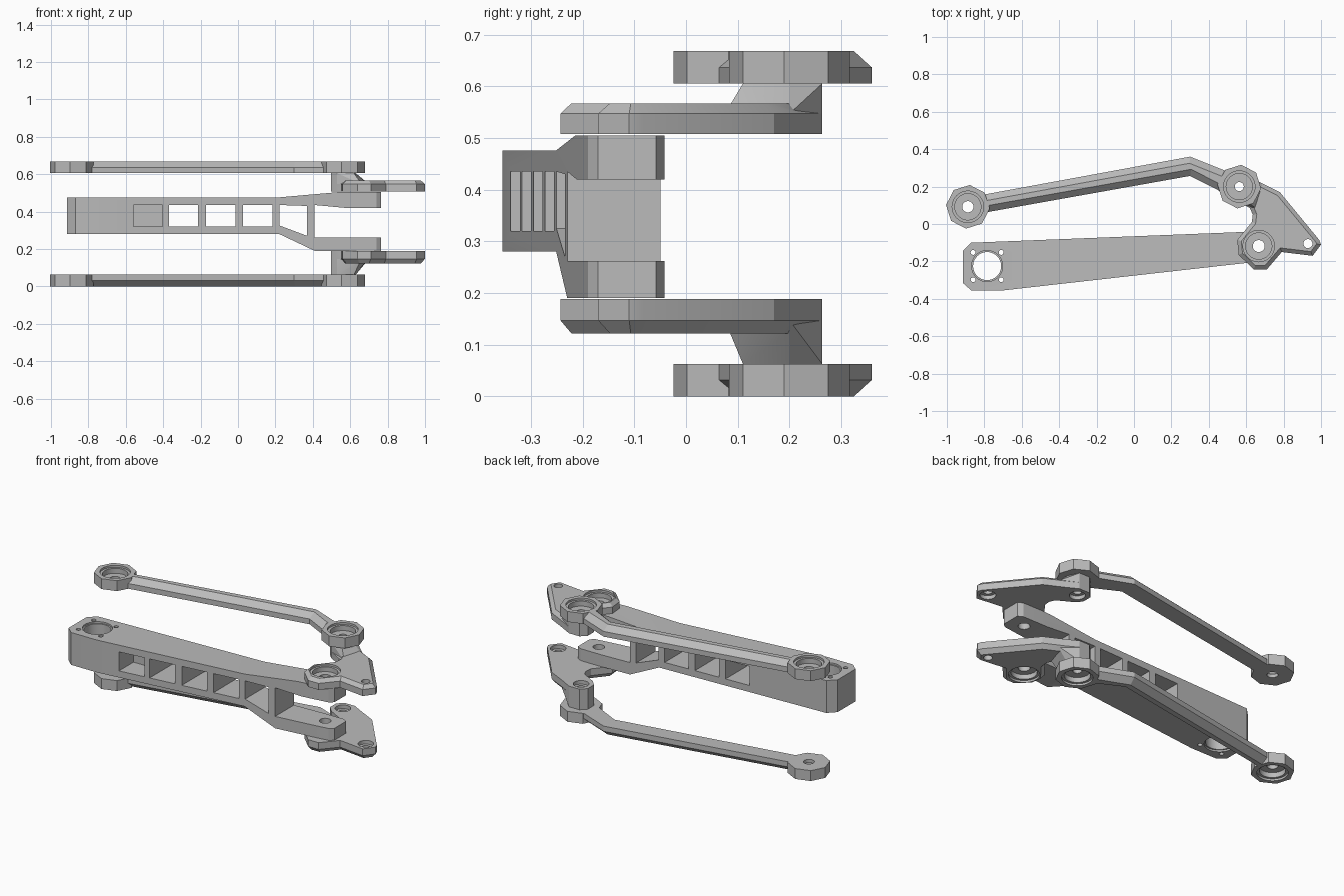
import bpy, bmesh, math
from mathutils import Vector

if "Cube" in bpy.data.objects:
    bpy.data.objects.remove(bpy.data.objects["Cube"])

grey = bpy.data.materials.new("plain grey")
grey.use_nodes = True
colour = (0.5, 0.5, 0.5, 1)
grey.diffuse_color = colour
grey.node_tree.nodes["Principled BSDF"].inputs["Base Color"].default_value = colour


def finish(bm, name):
    bmesh.ops.recalc_face_normals(bm, faces=bm.faces)
    mesh = bpy.data.meshes.new(name)
    bm.to_mesh(mesh)
    bm.free()
    mesh.materials.append(grey)
    obj = bpy.data.objects.new(name, mesh)
    bpy.context.collection.objects.link(obj)
    return obj


def inset(pts, d):
    # Mitred inward offset of a counter-clockwise outline
    out = []
    for i, p in enumerate(pts):
        p = Vector(p)
        a = (p - Vector(pts[i - 1])).normalized()
        b = (Vector(pts[(i + 1) % len(pts)]) - p).normalized()
        na, nb = Vector((-a.y, a.x)), Vector((-b.y, b.x))
        out.append(p + (na + nb) * d / (1 + na.dot(nb)))
    return out


def loft(name, rings):
    # Closed solid through stacked rings of 3D points
    bm = bmesh.new()
    loops = [[bm.verts.new(p) for p in ring] for ring in rings]
    n = len(loops[0])
    bm.faces.new(loops[0])
    bm.faces.new(loops[-1])
    for lo, hi in zip(loops, loops[1:]):
        for i in range(n):
            j = (i + 1) % n
            bm.faces.new((lo[i], lo[j], hi[j], hi[i]))
    return finish(bm, name)


def slab(name, pts, z0, z1):
    return loft(name, [[(x, y, z) for x, y in pts] for z in (z0, z1)])


def bevelled(name, pts, flat, mid, face, d):
    rings = ((pts, flat), (pts, mid), (inset(pts, d), face))
    return loft(name, [[(x, y, z) for x, y in p] for p, z in rings])


def side_slab(pts, y0, y1):
    return loft("cutter", [[(x, y, z) for x, z in pts] for y in (y0, y1)])


def circle(c, r, n, turn=0.0):
    return [(c[0] + r * math.cos(turn + math.tau * i / n),
             c[1] + r * math.sin(turn + math.tau * i / n)) for i in range(n)]


def combine(obj, other, operation):
    mod = obj.modifiers.new("bool", "BOOLEAN")
    mod.operation, mod.object, mod.solver = operation, other, "EXACT"
    bpy.context.view_layer.objects.active = obj
    bpy.ops.object.modifier_apply(modifier=mod.name)
    bpy.data.objects.remove(other)


def bore(obj, c, r, z0, z1):
    combine(obj, slab("cutter", circle(c, r, 40), min(z0, z1), max(z0, z1)), "DIFFERENCE")


def seat(obj, c, face, s, depth):
    # Stepped bearing seat sunk from an outer face; s points outward
    bore(obj, c, 0.084, face + s * 0.02, face - s * 0.012)
    bore(obj, c, 0.07, face + s * 0.02, face - s * depth)


def shade(obj):
    bpy.ops.object.select_all(action="DESELECT")
    obj.select_set(True)
    bpy.context.view_layer.objects.active = obj
    bpy.ops.object.shade_smooth_by_angle(angle=math.radians(20))


ROD_END = (-0.888, 0.092)
JOINT = (0.563, 0.2)
PIVOT = (0.667, -0.118)
TIP = (0.93, -0.105)

# Link rods: bevelled bent bar between two octagonal eyes
bar = [(-0.86, 0.05), (0.30, 0.257), (0.52, 0.145), (0.56, 0.256), (0.30, 0.36), (-0.87, 0.145)]


def link_rod(name, inner, outer):
    s = 1 if outer > inner else -1
    obj = bevelled(name, bar, inner, (inner + outer) / 2, outer, 0.034)
    for c in (ROD_END, JOINT):
        eye = slab("eye", circle(c, 0.117, 8, math.radians(-5)), min(inner, outer), max(inner, outer))
        combine(obj, eye, "UNION")
    for c, r in ((ROD_END, 0.03), (JOINT, 0.024)):
        seat(obj, c, outer, s, 0.042)
        bore(obj, c, r, inner - 0.05, inner + 0.05)
    shade(obj)


# Triangular rocker plates with a flared post up to the rod joint
lobe = [(0.60, 0.263), (0.53, 0.263), (0.497, 0.23), (0.497, 0.17), (0.53, 0.135)]
plate = [(0.99, -0.085), (0.78, 0.17), (0.67, 0.225)] + lobe + [
    (0.62, 0.085), (0.635, 0.05), (0.63, 0.01), (0.552, -0.085), (0.56, -0.165), (0.64, -0.243),
    (0.71, -0.243), (0.79, -0.15), (0.955, -0.17), (1.0, -0.11)]


def rocker(name, inner, mid, outer, post_end):
    s = 1 if outer > inner else -1
    obj = bevelled(name, plate, inner, mid, outer, 0.021)
    bm = bmesh.new()
    for pts, z in ((lobe + [(0.70, 0.2), (0.66, 0.075)], mid),
                   (lobe + [(0.63, 0.2), (0.62, 0.11)], post_end)):
        for x, y in pts:
            bm.verts.new((x, y, z))
    bmesh.ops.convex_hull(bm, input=bm.verts)
    combine(obj, finish(bm, "post"), "UNION")
    seat(obj, PIVOT, outer, s, 0.04)
    bore(obj, PIVOT, 0.032, inner - 0.1, inner + 0.1)
    for c in (JOINT, TIP):
        bore(obj, c, 0.024, inner - 0.2, inner + 0.2)
        bore(obj, c, 0.043, inner - s * 0.02, inner + s * 0.022)
    shade(obj)


link_rod("upper_link_rod", 0.605, 0.668)
link_rod("lower_link_rod", 0.063, 0.0)
rocker("upper_rocker_plate", 0.508, 0.547, 0.567, 0.605)
rocker("lower_rocker_plate", 0.188, 0.147, 0.122, 0.063)

# Main arm: tapered plan cut to a forked side profile
arm = slab("forked_arm", [
    (-0.87, -0.355), (-0.70, -0.355), (0.63, -0.205), (0.74, -0.19), (0.765, -0.17),
    (0.765, -0.058), (0.735, -0.042), (0.60, -0.042), (-0.87, -0.10), (-0.915, -0.145),
    (-0.915, -0.315)], 0.15, 0.55)
combine(arm, side_slab([
    (-1, 0.28), (0.22, 0.28), (0.41, 0.19), (0.8, 0.19), (0.8, 0.262), (0.41, 0.262),
    (0.41, 0.435), (0.57, 0.42), (0.8, 0.42), (0.8, 0.505), (0.55, 0.505), (0.22, 0.476),
    (-1, 0.476)], -0.5, 0.1), "INTERSECT")

# Lightening windows; the first is a blind pocket
for x0, back in ((-0.56, -0.2), (-0.37, 0.1), (-0.17, 0.1), (0.027, 0.1)):
    x1 = x0 + 0.157
    combine(arm, side_slab([(x0, 0.32), (x1, 0.32), (x1, 0.435), (x0, 0.435)], -0.5, back), "DIFFERENCE")
combine(arm, side_slab([(0.223, 0.325), (0.37, 0.27), (0.37, 0.43), (0.223, 0.435)], -0.5, 0.1), "DIFFERENCE")

# Mounting bore, screw holes and fork pin hole
MOUNT = (-0.785, -0.225)
bore(arm, MOUNT, 0.075, 0.1, 0.6)
for z0, z1 in ((0.1, 0.29), (0.466, 0.6)):
    bore(arm, MOUNT, 0.083, z0, z1)
for dx in (-0.075, 0.075):
    for dy in (-0.073, 0.073):
        bore(arm, (MOUNT[0] + dx, MOUNT[1] + dy), 0.013, 0.1, 0.6)
bore(arm, PIVOT, 0.032, 0.1, 0.6)
shade(arm)
